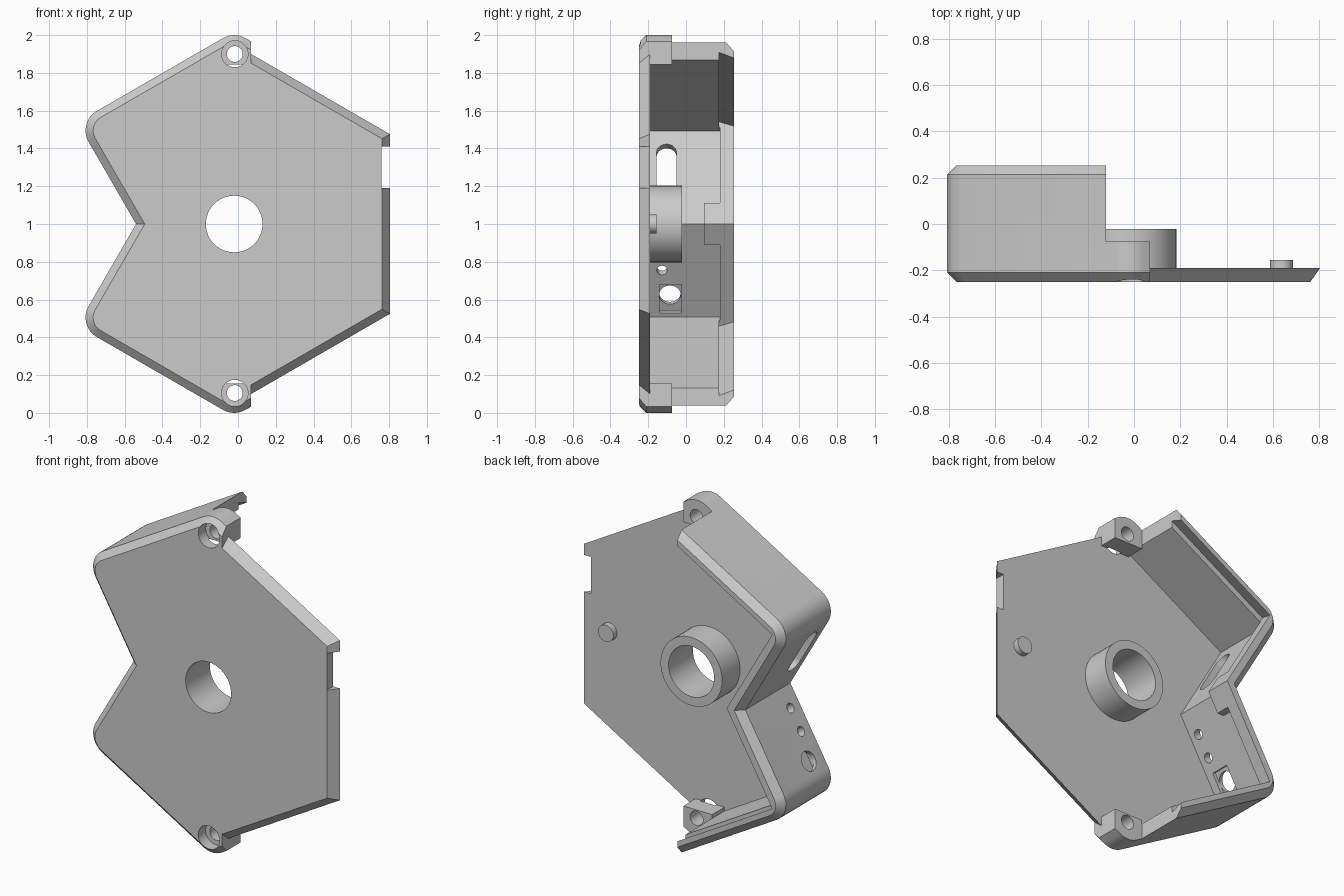
import bpy, bmesh, math
from mathutils import Vector

if "Cube" in bpy.data.objects:
    bpy.data.objects.remove(bpy.data.objects["Cube"], do_unlink=True)

C30, T30, R3 = math.cos(math.radians(30)), math.tan(math.radians(30)), math.sqrt(3)
CX, CZ = -0.02, 1.0            # hexagon centre
APOTHEM, NOTCH = 0.882, -0.54  # outer wall and notch tip
WALL, NOTCH_WALL, LIP = 0.08, 0.045, 0.082
CORNER = 0.12

grey = bpy.data.materials.new("plain_grey")
grey.use_nodes = True
grey.diffuse_color = (0.6, 0.6, 0.6, 1)
grey.node_tree.nodes["Principled BSDF"].inputs["Base Color"].default_value = (0.6, 0.6, 0.6, 1)


def loft(name, loops):
    """Closed solid through matching loops of 3D points."""
    bm = bmesh.new()
    rings = [[bm.verts.new(p) for p in loop] for loop in loops]
    n = len(rings[0])
    for a, b in zip(rings, rings[1:]):
        for i in range(n):
            j = (i + 1) % n
            bm.faces.new((a[i], a[j], b[j], b[i]))
    bm.faces.new(rings[0])
    bm.faces.new(rings[-1])
    bmesh.ops.recalc_face_normals(bm, faces=bm.faces)
    mesh = bpy.data.meshes.new(name)
    bm.to_mesh(mesh)
    bm.free()
    mesh.materials.append(grey)
    obj = bpy.data.objects.new(name, mesh)
    bpy.context.collection.objects.link(obj)
    return obj


def layer(points, y):
    return [Vector((x, y, z)) for x, z in points]


def box(name, x, y, z):
    ring = [(x[0], z[0]), (x[1], z[0]), (x[1], z[1]), (x[0], z[1])]
    return loft(name, [layer(ring, v) for v in y])


def circle(x, z, r, n=48):
    return [(x + r * math.cos(math.tau * i / n), z + r * math.sin(math.tau * i / n)) for i in range(n)]


def disc(name, x, z, r, y):
    return loft(name, [layer(circle(x, z, r), v) for v in y])


def combine(obj, tool, op="DIFFERENCE"):
    """Apply a boolean and remove the tool."""
    mod = obj.modifiers.new(op, "BOOLEAN")
    mod.operation, mod.solver, mod.object = op, "EXACT", tool
    bpy.context.view_layer.objects.active = obj
    bpy.ops.object.modifier_apply(modifier=mod.name)
    bpy.data.objects.remove(tool, do_unlink=True)


def fillet(prev, corner, nxt, r, n=8):
    """Arc that rounds a convex corner."""
    p, c, q = Vector(prev), Vector(corner), Vector(nxt)
    u, v = (p - c).normalized(), (q - c).normalized()
    half = math.acos(u.dot(v)) / 2
    inward = (u + v).normalized()
    centre = c + inward * (r / math.sin(half))
    side = (u - v).normalized()
    sweep = math.pi / 2 - half
    angles = [sweep * (1 - 2 * i / n) for i in range(n + 1)]
    return [tuple(centre + (side * math.sin(a) - inward * math.cos(a)) * r) for a in angles]


def outline(d, notch, rounded=False):
    """Notched hexagon: outer sides moved in by d, notch sides by notch."""
    circ = (APOTHEM - d) / C30
    tip = NOTCH + notch / C30
    x = (R3 * tip + T30 * CX - circ) / (T30 + R3)
    z = -R3 * (x - tip)
    right = CX + APOTHEM - d
    pts = [(CX, CZ + circ), (x, CZ + z), (tip, CZ), (x, CZ - z), (CX, CZ - circ),
           (right, CZ - circ / 2), (right, CZ + circ / 2)]
    if not rounded:
        return pts
    out = []
    for i, p in enumerate(pts):
        if i in (0, 1, 3, 4):
            out += fillet(pts[i - 1], p, pts[(i + 1) % 7], CORNER - d)
        else:
            out.append(p)
    return out


# Chamfered outer shell
housing = loft("housing", [layer(outline(d, d, True), y) for y, d in
                           ((-0.25, 0.04), (-0.21, 0), (0.213, 0), (0.253, 0.04))])

# Cavity, leaving the two screw lugs solid
cavity = loft("cavity", [layer(outline(WALL, NOTCH_WALL), y) for y in (-0.19, 0.18)])
for z in ((1.845, 2.1), (-0.1, 0.155)):
    combine(cavity, box("lug_space", (-0.12, 1), (-0.3, -0.075), z))
combine(housing, cavity)

# Dovetail groove in the rear rim, with a lip along the notch
combine(housing, loft("groove", [layer(outline(d, LIP), y) for y, d in
                                 ((0.175, 0.045), (0.26, 0.073))]))

# Chevron support under the lip at the notch tip
def chevron(y, half=0.11):
    inner, outer = NOTCH + LIP / C30, NOTCH + 0.02 / C30
    back = half / R3
    return layer([(inner, CZ), (inner - back, CZ + half), (outer - back, CZ + half),
                  (outer, CZ), (outer - back, CZ - half), (inner - back, CZ - half)], y)


combine(housing, loft("support", [chevron(y) for y in (0.095, 0.19)]), "UNION")

# Open the right side of the walls
combine(housing, box("wall_cut", (-0.12, 1.5), (-0.075, 0.4), (-0.5, 2.5)))
combine(housing, box("lug_cut", (0.07, 1.5), (-0.4, 0.4), (-0.5, 2.5)))


# Dovetail half plate
def half_hex(a):
    top, side = a / C30 - 0.02 * T30, a * T30
    return [(0, CZ - top), (CX + a, CZ - side), (CX + a, CZ + side), (0, CZ + top)]


plate = loft("plate", [layer(half_hex(a), y) for y, a in ((-0.25, 0.782), (-0.19, 0.824))])
combine(housing, plate, "UNION")
combine(housing, box("edge_notch", (0.76, 1), (-0.4, 0), (1.19, 1.41)))

# Screw holes with counterbores
for z in (1.9, 0.105):
    combine(housing, disc("screw_hole", -0.017, z, 0.042, (-0.4, 0.1)))
    combine(housing, disc("counterbore", -0.017, z, 0.07, (-0.4, -0.18)))


def wall_cut(side, z, y, profile, depth):
    """Cut a profile square to a notch wall, measured on its inner face."""
    normal, along = Vector((C30, 0, 0.5 * side)), Vector((-0.5, 0, C30 * side))
    base = Vector((NOTCH + NOTCH_WALL / C30 - abs(z - CZ) / R3, y, z))
    loops = [[base + along * u + Vector((0, v, 0)) + normal * h for u, v in profile]
             for h in (-depth, 0.02)]
    combine(housing, loft("wall_cut", loops))


# Cable slot, pilot holes and socket in the notch walls
slot = [(u + math.copysign(0.1, u), v) for u, v in circle(0.0001, 0, 0.053)]
wall_cut(1, 1.29, -0.103, slot, 0.12)
for z in (0.755, 0.875):
    wall_cut(-1, z, -0.127, circle(0, 0, 0.028, 24), 0.12)
wall_cut(-1, 0.615, -0.085, circle(0, 0, 0.057), 0.12)
wall_cut(-1, 0.605, -0.083, [(-0.087, -0.058), (0.087, -0.058), (0.087, 0.058), (-0.087, 0.058)], 0.02)

# Bearing boss and locating peg
boss = disc("bearing_boss", CX, CZ, 0.203, (-0.19, -0.022))
for part in (housing, boss):
    combine(part, disc("bore", CX, CZ, 0.15, (-0.4, 0.1)))
peg = disc("locating_peg", 0.637, CZ, 0.05, (-0.19, -0.155))

# Smooth the round faces only
bpy.ops.object.select_all(action="DESELECT")
for part in (housing, boss, peg):
    part.select_set(True)
bpy.context.view_layer.objects.active = housing
bpy.ops.object.shade_smooth_by_angle(angle=math.radians(30))
